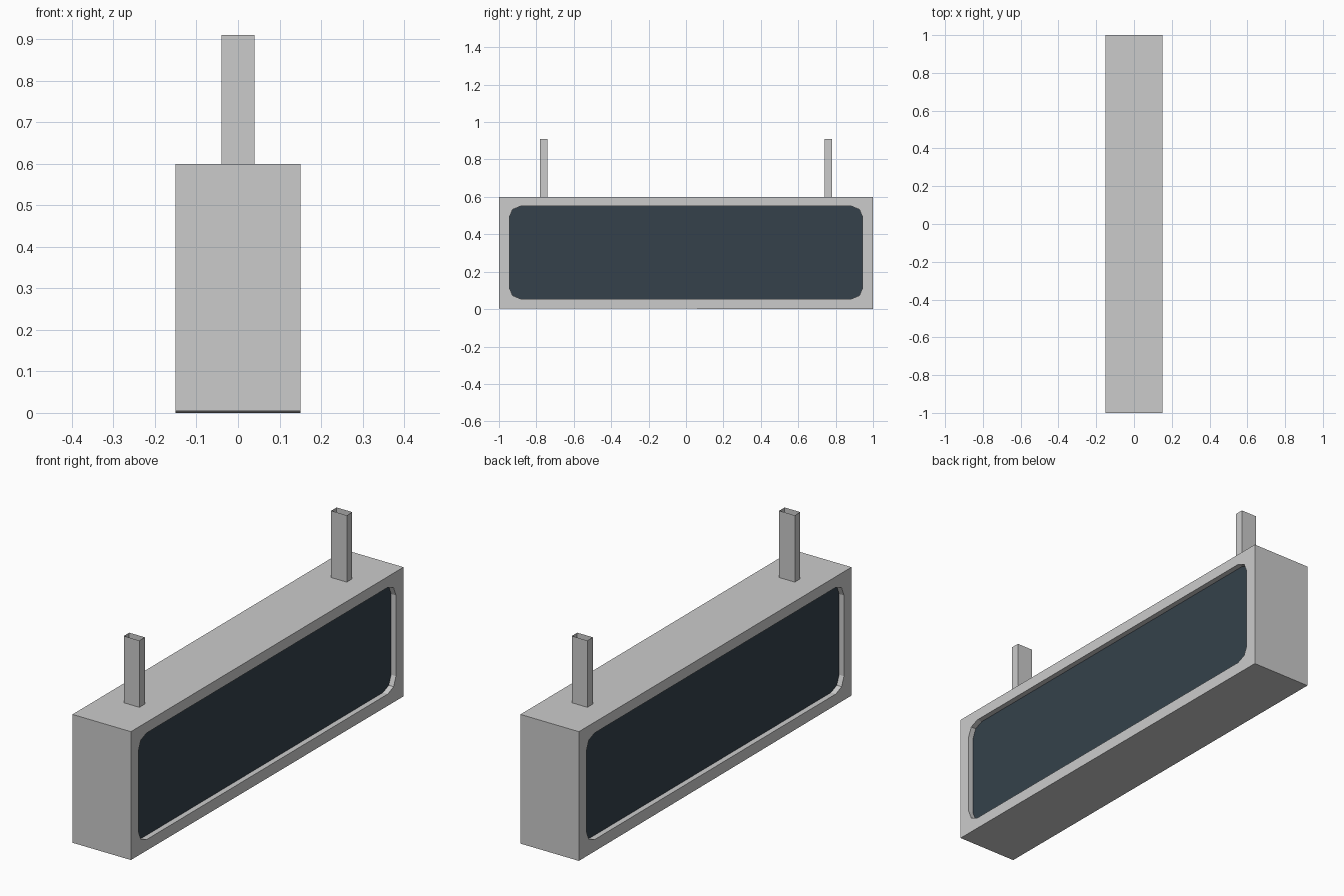
import bpy, bmesh, math

if "Cube" in bpy.data.objects:
    bpy.data.objects.remove(bpy.data.objects["Cube"])

HALF_X, DEPTH = 0.15, 0.025


def make_object(name, bm, mirror_axis, material=None):
    mesh = bpy.data.meshes.new(name)
    bm.to_mesh(mesh)
    bm.free()
    obj = bpy.data.objects.new(name, mesh)
    bpy.context.collection.objects.link(obj)
    mod = obj.modifiers.new("mirror", 'MIRROR')
    mod.use_axis = [axis == mirror_axis for axis in "XYZ"]
    if material:
        mesh.materials.append(material)
    return obj


def rounded_outline(y, z0, z1, r, segments=2):
    """Counter-clockwise (y, z) outline, seen from +x."""
    centres = [(y - r, z1 - r), (r - y, z1 - r), (r - y, z0 + r), (y - r, z0 + r)]
    points = []
    for i, (cy, cz) in enumerate(centres):
        for s in range(segments + 1):
            a = math.pi / 2 * (i + s / segments)
            points.append((cy + r * math.cos(a), cz + r * math.sin(a)))
    return points


def ring(bm, outline, x):
    return [bm.verts.new((x, y, z)) for y, z in outline]


def pairs(verts):
    return zip(verts, verts[1:] + verts[:1])


def bridge(bm, a, b):
    for (a0, a1), (b0, b1) in zip(pairs(a), pairs(b)):
        bm.faces.new((a0, a1, b1, b0))


# Housing: box half with a rounded window recess, mirrored in x
opening = rounded_outline(0.945, 0.055, 0.55, 0.06)
box = [(1, 0.6), (-1, 0.6), (-1, 0.004), (1, 0)]  # underside slopes very slightly
bm = bmesh.new()
outer = ring(bm, box, HALF_X)
inner = ring(bm, opening, HALF_X)
bridge(bm, ring(bm, box, 0), outer)
bridge(bm, inner, ring(bm, opening, HALF_X - DEPTH))
rim = []
for loop in (outer, inner):
    rim += [bm.edges.get(p) for p in pairs(loop)]
filled = bmesh.ops.triangle_fill(bm, edges=rim, use_beauty=True, normal=(1, 0, 0))
for f in filled["geom"]:
    if isinstance(f, bmesh.types.BMFace):
        f.normal_update()
        if f.normal.x < 0:
            f.normal_flip()
for f in bm.faces:
    f.normal_update()
# outer walls must face away from the box centre
for f in bm.faces:
    if any(v.co.x == 0 for v in f.verts):
        c = f.calc_center_median()
        if f.normal.y * c.y + f.normal.z * (c.z - 0.3) < 0:
            f.normal_flip()
    elif abs(f.normal.x) < 0.5:  # recess walls face inwards
        c = f.calc_center_median()
        if f.normal.y * c.y + f.normal.z * (c.z - 0.3) > 0:
            f.normal_flip()
make_object("housing", bm, "X")

# Dark display screen at the bottom of each recess
dark = bpy.data.materials.new("dark_screen")
dark.diffuse_color = (0.035, 0.053, 0.07, 1)
dark.use_nodes = True
dark.node_tree.nodes["Principled BSDF"].inputs["Base Color"].default_value = dark.diffuse_color
bm = bmesh.new()
bm.faces.new(ring(bm, opening, HALF_X - DEPTH))
make_object("screen", bm, "X", dark)

# Hanging posts: open rectangular tubes, mirrored in y
bm = bmesh.new()
section = [(-0.04, 0.741), (0.04, 0.741), (0.04, 0.781), (-0.04, 0.781)]
low = [bm.verts.new((x, y, 0.6)) for x, y in section]
high = [bm.verts.new((x, y, 0.91)) for x, y in section]
bridge(bm, low, high)
make_object("hanging_post", bm, "Y")
